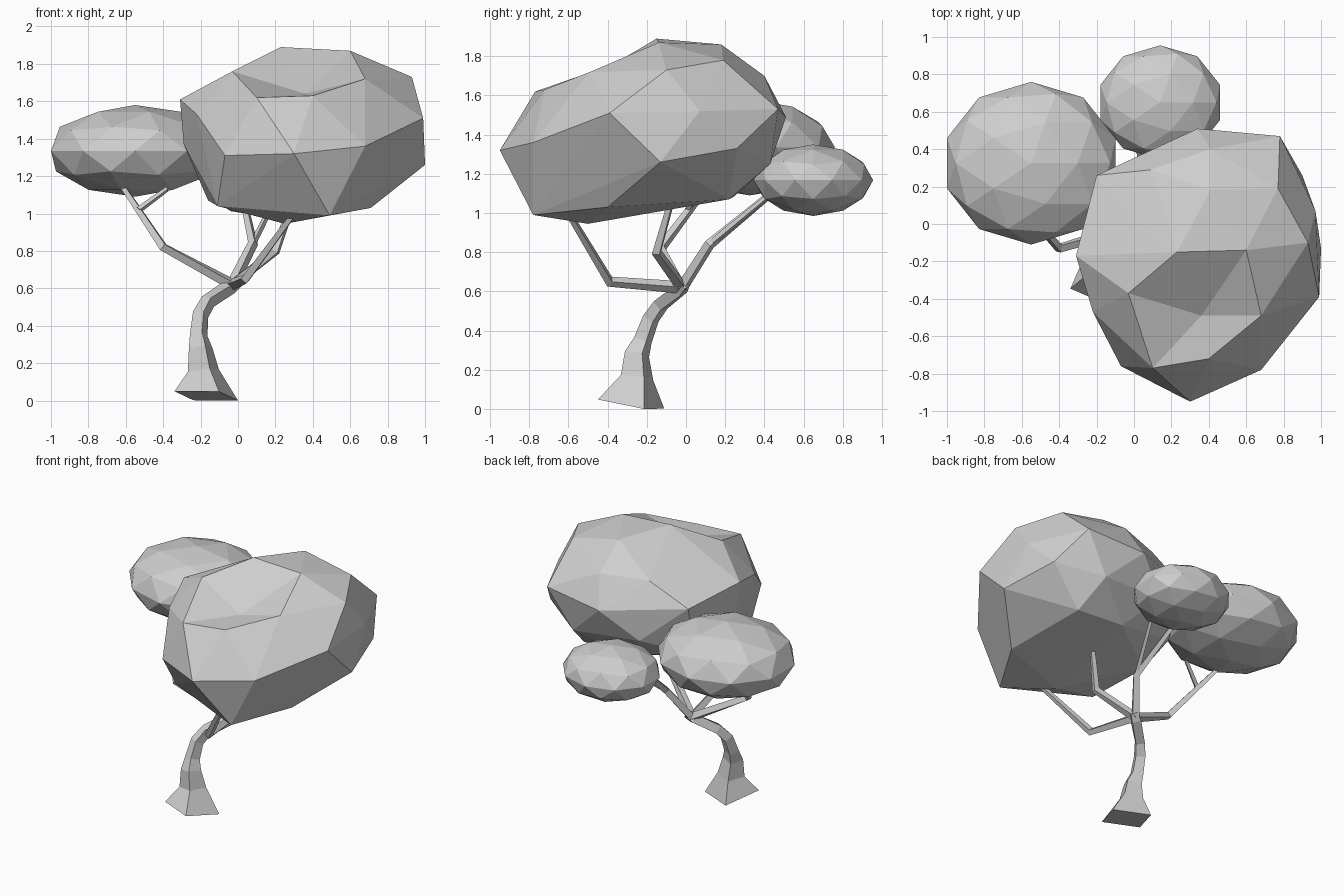
import bpy, bmesh, math
from mathutils import Vector

if "Cube" in bpy.data.objects:
    bpy.data.objects.remove(bpy.data.objects["Cube"], do_unlink=True)

grey = bpy.data.materials.new("plain_grey")
grey.use_nodes = True
grey.diffuse_color = (0.62, 0.62, 0.62, 1)
grey.node_tree.nodes["Principled BSDF"].inputs["Base Color"].default_value = (0.62, 0.62, 0.62, 1)


def finish(bm, name):
    """Turn a bmesh into a flat shaded object."""
    bmesh.ops.recalc_face_normals(bm, faces=bm.faces)
    mesh = bpy.data.meshes.new(name)
    bm.to_mesh(mesh)
    bm.free()
    mesh.materials.append(grey)
    obj = bpy.data.objects.new(name, mesh)
    bpy.context.collection.objects.link(obj)
    return obj


def limb(name, path, radii, first_axis=None):
    """Four-sided tapering limb that follows a path."""
    bm = bmesh.new()
    pts = [Vector(p) for p in path]
    corner = Vector((math.cos(math.radians(22)), math.sin(math.radians(22)), 0))
    rings = []
    for i, (p, r) in enumerate(zip(pts, radii)):
        back = (p - pts[i - 1]).normalized() if i else Vector()
        ahead = (pts[i + 1] - p).normalized() if i + 1 < len(pts) else Vector()
        axis = (back + ahead).normalized()
        if i == 0 and first_axis:
            axis = Vector(first_axis).normalized()
        u = (corner - axis * corner.dot(axis)).normalized()
        v = axis.cross(u)
        rings.append([bm.verts.new(p + d * r) for d in (u, v, -u, -v)])
    for a, b in zip(rings, rings[1:]):
        for k in range(4):
            n = (k + 1) % 4
            bm.faces.new((a[k], a[n], b[n], b[k]))
    bm.faces.new(rings[0])
    bm.faces.new(rings[-1])
    return finish(bm, name)


def leaf_ball(name, low, high):
    """Faceted ball fitted to a box."""
    bm = bmesh.new()
    bmesh.ops.create_icosphere(bm, subdivisions=2, radius=1)
    for axis in range(3):
        values = [v.co[axis] for v in bm.verts]
        a, b = min(values), max(values)
        for v in bm.verts:
            t = (v.co[axis] - a) / (b - a)
            v.co[axis] = low[axis] + t * (high[axis] - low[axis])
    return finish(bm, name)


def leaf_hull(name, corners, dent, drop):
    """Irregular faceted mass wrapped around its corners, with one pressed down."""
    bm = bmesh.new()
    for c in corners:
        bm.verts.new(c)
    pressed = bm.verts.new(dent)
    bmesh.ops.convex_hull(bm, input=bm.verts)
    pressed.co.z -= drop
    loose = [v for v in bm.verts if not v.link_faces]
    bmesh.ops.delete(bm, geom=loose, context='VERTS')
    return finish(bm, name)


# Trunk with a flared, tilted foot
limb("trunk",
     [(-.17, -.28, .025), (-.185, -.25, .16), (-.2, -.25, .28), (-.21, -.22, .35),
      (-.2, -.18, .46), (-.16, -.13, .53), (-.04, -.03, .61), (.0, -.01, .64)],
     [.184, .09, .068, .05, .045, .042, .042, .034], first_axis=(.08, .17, 1))

# Branches reaching into the foliage
fork = (-.03, -.02, .62)
branches = {
    "left_branch": [fork, (-.4, -.13, .82), (-.62, .12, 1.15)],
    "left_twig": [(-.53, .01, 1.02), (-.38, .08, 1.13)],
    "front_branch": [fork, (.04, -.39, .65), (.3, -.6, 1.0)],
    "middle_branch": [fork, (.2, -.15, .8), (.3, -.07, 1.08)],
    "back_branch": [fork, (.08, .12, .84), (.02, .46, 1.12)],
    "back_twig": [(.08, .12, .84), (.22, .46, 1.12)],
}
for name, path in branches.items():
    limb(name, path, [.032, .028, .018] if len(path) == 3 else [.018, .014])

# Side and rear foliage
leaf_ball("side_foliage", (-1, -.11, 1.09), (-.1, .76, 1.58))
leaf_ball("rear_foliage", (-.18, .345, .985), (.46, .955, 1.35))

# Main foliage: underside, lower girdle, upper girdle and crown, with a front hollow
leaf_hull("main_foliage", [
    (.49, -.78, .99), (.25, -.5, .945), (.71, -.4, 1.03), (.3, .24, 1.08),
    (.66, .22, 1.07), (-.11, -.55, 1.04), (-.16, -.1, 1.07), (-.17, .15, 1.18),
    (.3, -.95, 1.32), (-.07, -.76, 1.31), (.68, -.78, 1.36), (1, -.13, 1.26),
    (.9, .26, 1.33), (.6, .43, 1.25), (.1, .39, 1.29),
    (-.22, -.47, 1.53), (-.29, -.14, 1.37),
    (-.31, -.17, 1.61), (.99, -.39, 1.51), (.97, .07, 1.52), (.78, .47, 1.53),
    (.34, .51, 1.49), (-.2, .26, 1.55), (.1, -.77, 1.62), (.4, -.72, 1.63),
    (.93, -.1, 1.73), (.77, .19, 1.78), (.41, .4, 1.7), (.09, .29, 1.69),
    (-.03, -.37, 1.76), (.23, -.15, 1.89), (.6, -.14, 1.87), (.41, .18, 1.86),
    (.68, -.49, 1.72)],
    dent=(.36, -.49, 1.78), drop=.14)
